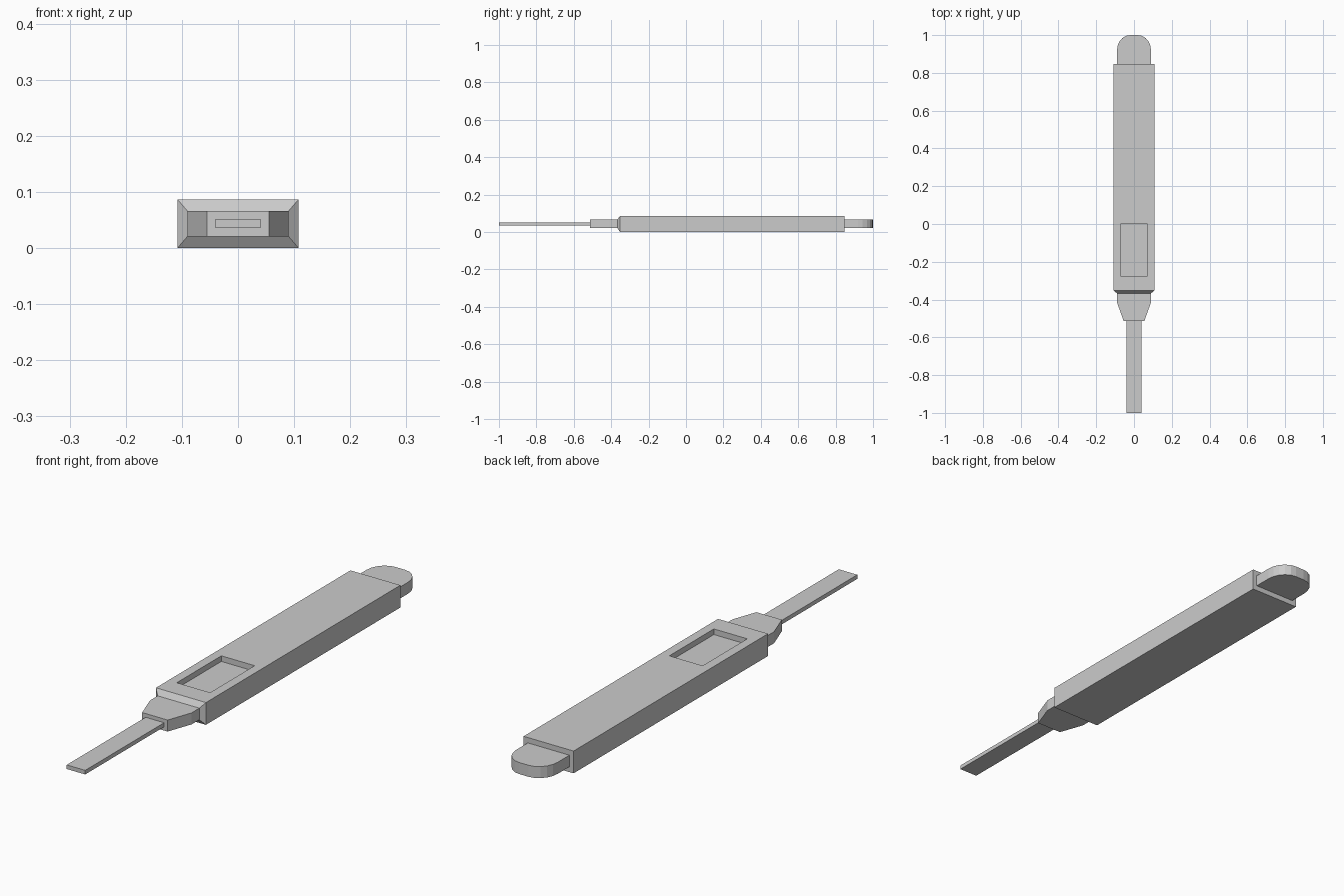
import bpy, bmesh, math

if "Cube" in bpy.data.objects:
    bpy.data.objects.remove(bpy.data.objects["Cube"])

MID_Z = 0.0435  # height of the centre line


def link(name, bm):
    bmesh.ops.recalc_face_normals(bm, faces=bm.faces)
    mesh = bpy.data.meshes.new(name)
    bm.to_mesh(mesh)
    bm.free()
    obj = bpy.data.objects.new(name, mesh)
    bpy.context.collection.objects.link(obj)
    return obj


def loft(name, sections):
    """Join rectangular sections (y, half width, z low, z high) along y."""
    bm = bmesh.new()
    rings = [[bm.verts.new(p) for p in
              ((-w, y, lo), (w, y, lo), (w, y, hi), (-w, y, hi))]
             for y, w, lo, hi in sections]
    for a, b in zip(rings, rings[1:]):
        for i in range(4):
            j = (i + 1) % 4
            bm.faces.new((a[i], a[j], b[j], b[i]))
    bm.faces.new(rings[0])
    bm.faces.new(rings[-1])
    return link(name, bm)


def plate(name, outline, lo, hi):
    """Extrude a flat xy outline from lo to hi."""
    bm = bmesh.new()
    face = bm.faces.new([bm.verts.new((x, y, lo)) for x, y in outline])
    up = bmesh.ops.extrude_face_region(bm, geom=[face])["geom"]
    for v in up:
        if isinstance(v, bmesh.types.BMVert):
            v.co.z = hi
    return link(name, bm)


# Main casing, chamfered at the front
body = loft("casing", [(-0.367, 0.09, 0.021, 0.066),
                       (-0.352, 0.108, 0, 0.087),
                       (0.848, 0.108, 0, 0.087)])

# Display window recess
cutter = loft("window_cutter", [(-0.275, 0.072, 0.065, 0.12),
                                (0.0, 0.072, 0.065, 0.12)])
cutter.hide_render = True
cutter.hide_set(True)
cut = body.modifiers.new("window", "BOOLEAN")
cut.operation = "DIFFERENCE"
cut.solver = "EXACT"
cut.object = cutter

# Tapered neck
loft("neck", [(-0.513, 0.055, 0.021, 0.066),
              (-0.415, 0.09, 0.021, 0.066),
              (-0.36, 0.09, 0.021, 0.066)])

# Thin strip at the front
loft("strip", [(-1.0, 0.04, MID_Z - 0.008, MID_Z + 0.008),
               (-0.505, 0.04, MID_Z - 0.008, MID_Z + 0.008)])

# Round-cornered end cap
corner = [(0.02 + 0.07 * math.cos(t), 0.92 + 0.08 * math.sin(t))
          for t in (i * math.pi / 10 for i in range(6))]
side = [(0.09, 0.84)] + corner
plate("end_cap", side + [(-x, y) for x, y in reversed(side)], 0.021, 0.066)
